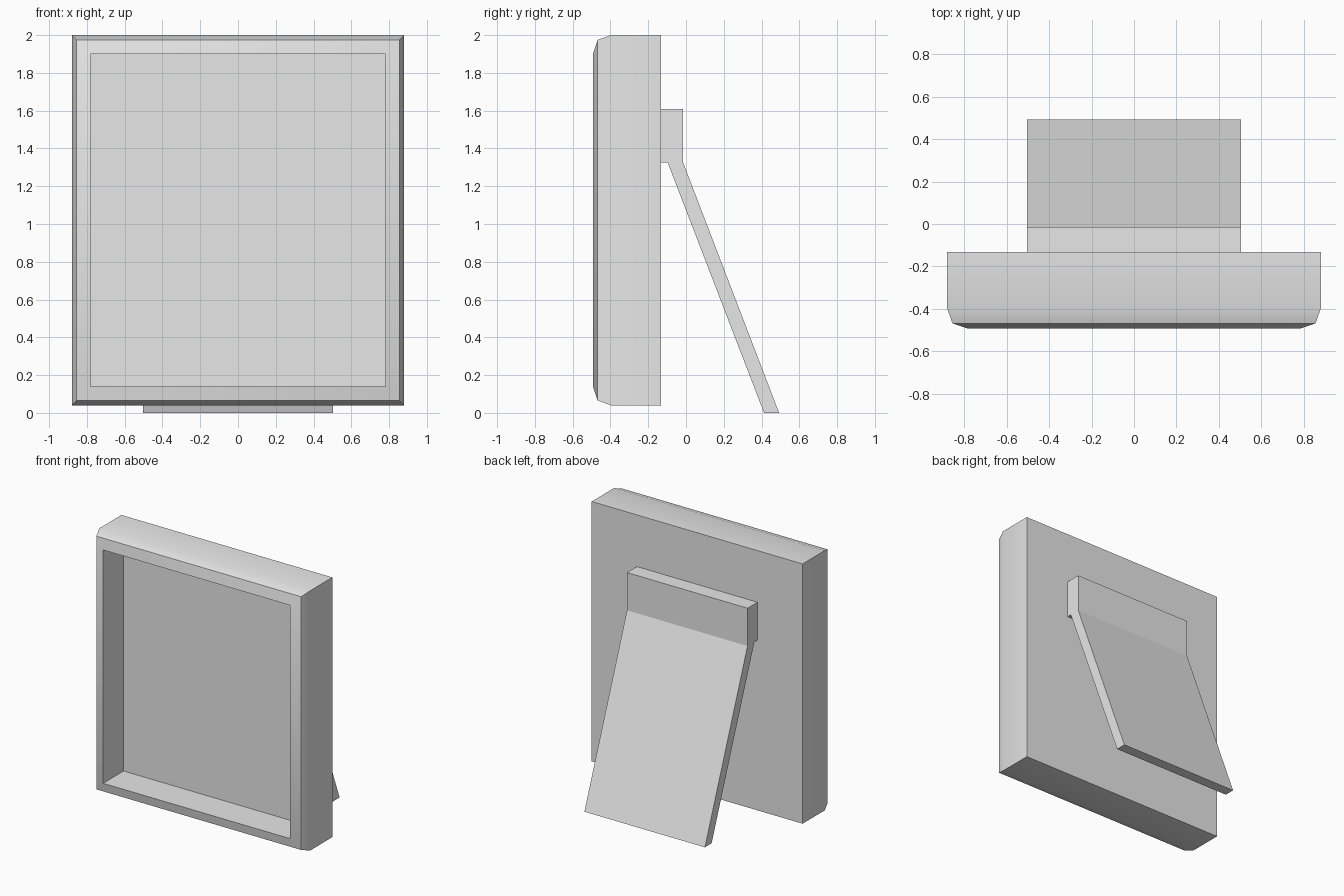
import bpy
import bmesh

cube = bpy.data.objects.get("Cube")
if cube:
    bpy.data.objects.remove(cube, do_unlink=True)

grey = bpy.data.materials.new("light grey")
grey.use_nodes = True
grey.diffuse_color = (0.8, 0.8, 0.8, 1)
grey.node_tree.nodes["Principled BSDF"].inputs["Base Color"].default_value = (0.8, 0.8, 0.8, 1)


def loft(name, rings):
    """Skin a stack of matching closed rings and cap both ends."""
    bm = bmesh.new()
    loops = [[bm.verts.new(p) for p in ring] for ring in rings]
    count = len(loops[0])
    for a, b in zip(loops, loops[1:]):
        for i in range(count):
            j = (i + 1) % count
            bm.faces.new((a[i], a[j], b[j], b[i]))
    bm.faces.new(loops[0])
    bm.faces.new(loops[-1])
    bmesh.ops.recalc_face_normals(bm, faces=bm.faces)
    mesh = bpy.data.meshes.new(name)
    bm.to_mesh(mesh)
    bm.free()
    mesh.materials.append(grey)
    obj = bpy.data.objects.new(name, mesh)
    bpy.context.collection.objects.link(obj)
    return obj


def rectangle(inset, y):
    """Upright ring set in from the frame's outer edge."""
    x, low, high = 0.88 - inset, 0.04 + inset, 2.0 - inset
    return [(-x, y, low), (x, y, low), (x, y, high), (-x, y, high)]


# Frame: back, bevelled outer edge, front lip, then the recess to the panel
frame_profile = [(0, -0.133), (0, -0.397), (0.025, -0.468), (0.1, -0.493), (0.1, -0.25)]
frame = loft("picture_frame", [rectangle(*p) for p in frame_profile])
bpy.ops.object.select_all(action="DESELECT")
frame.select_set(True)
bpy.context.view_layer.objects.active = frame
bpy.ops.object.shade_smooth_by_angle(angle=0.52)

# Easel back: hinge block running into the sloping leg
stand_profile = [(-0.133, 1.61), (-0.015, 1.61), (-0.015, 1.325), (0.493, 0),
                 (0.413, 0), (-0.097, 1.325), (-0.133, 1.325)]
loft("easel_stand", [[(x, y, z) for y, z in stand_profile] for x in (-0.503, 0.503)])
